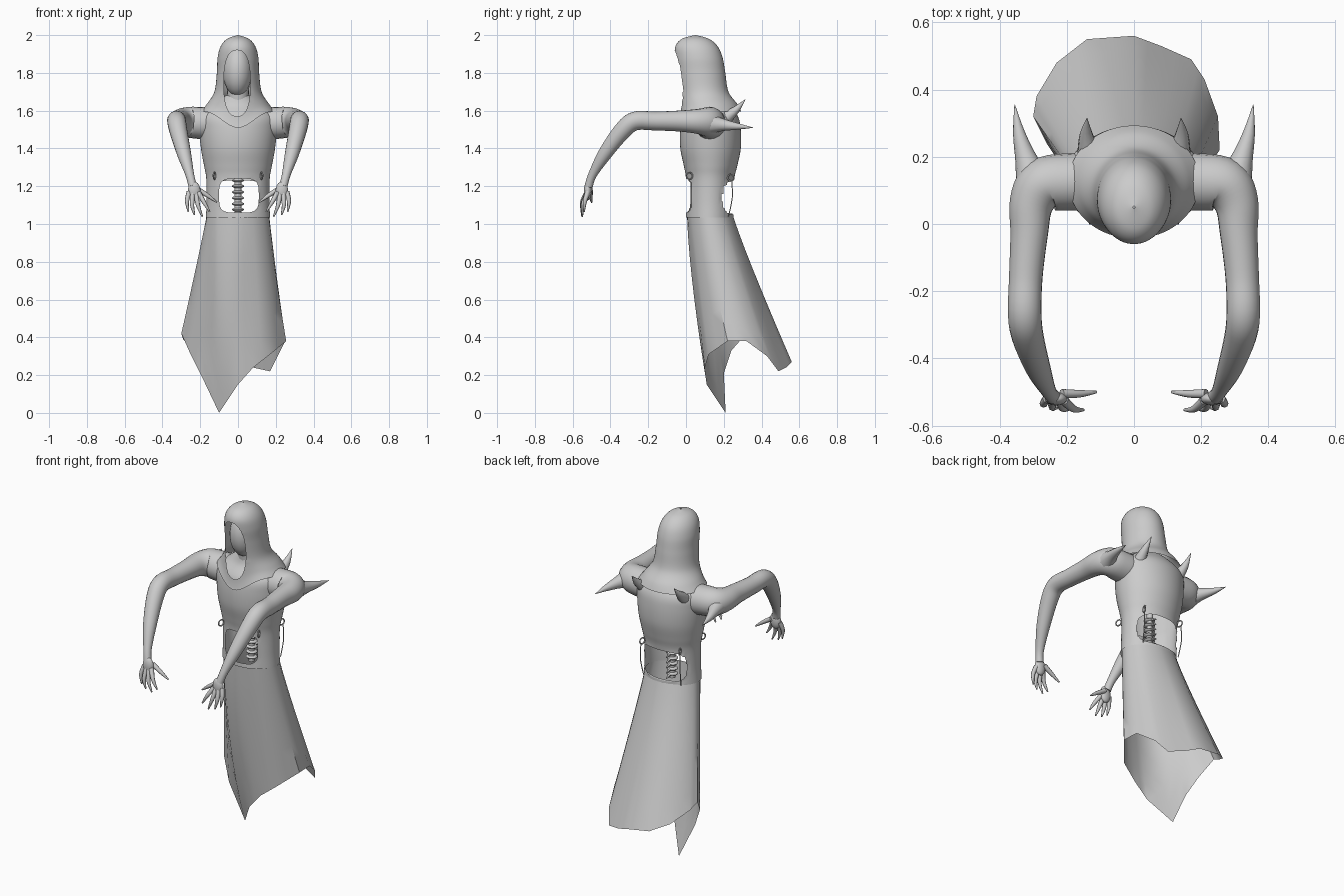
import bpy, bmesh, math
from mathutils import Vector

if "Cube" in bpy.data.objects:
    bpy.data.objects.remove(bpy.data.objects["Cube"])


def finish(name, bm, mirror=False, angle=40):
    bmesh.ops.recalc_face_normals(bm, faces=bm.faces)
    me = bpy.data.meshes.new(name)
    bm.to_mesh(me)
    bm.free()
    ob = bpy.data.objects.new(name, me)
    bpy.context.collection.objects.link(ob)
    bpy.ops.object.select_all(action='DESELECT')
    bpy.context.view_layer.objects.active = ob
    ob.select_set(True)
    bpy.ops.object.shade_smooth_by_angle(angle=math.radians(angle))
    if mirror:
        ob.modifiers.new("Mirror", 'MIRROR')
    return ob


def spline(stations, sub):
    """Catmull-Rom through tuples of any length."""
    s = [Vector(p) for p in stations]
    out = []
    for i in range(len(s) - 1):
        a, b, c, d = s[max(i - 1, 0)], s[i], s[i + 1], s[min(i + 2, len(s) - 1)]
        for k in range(sub):
            t = k / sub
            out.append(0.5 * (2 * b + (c - a) * t + (2 * a - 5 * b + 4 * c - d) * t * t
                              + (3 * b - a - 3 * c + d) * t ** 3))
    return out + [s[-1]]


def skin(bm, rings, cap=False):
    vs = [[bm.verts.new(p) for p in r] for r in rings]
    n = len(vs[0])
    for a, b in zip(vs, vs[1:]):
        for j in range(n):
            bm.faces.new((a[j], a[(j + 1) % n], b[(j + 1) % n], b[j]))
    if cap:
        bm.faces.new(vs[0])
        bm.faces.new(vs[-1])


def cut_hole(bm, front, cx, cz, hx, hz, n, cy):
    """Open a superellipse window in the front or back and snap its rim."""
    def f(p):
        return (abs((p.x - cx) / hx) ** n + abs((p.z - cz) / hz) ** n) ** (1 / n)
    kill = []
    for fa in bm.faces:
        c = fa.calc_center_median()
        if (c.y < cy) == front and f(c) < 1:
            kill.append(fa)
    rim = {v for fa in kill for v in fa.verts}
    bmesh.ops.delete(bm, geom=kill, context='FACES')
    for v in rim:
        if v.is_valid and v.link_faces:
            k = f(v.co)
            v.co.x = cx + (v.co.x - cx) / k
            v.co.z = cz + (v.co.z - cz) / k


def shell(name, stations, segs, sub, holes=(), drop=None):
    """Loft of (z, cy, rx, ry) ellipses with windows."""
    bm = bmesh.new()
    rings = []
    for z, cy, rx, ry in spline(stations, sub):
        ring = []
        for j in range(segs):
            a = 2 * math.pi * j / segs
            ring.append((rx * math.cos(a), cy + ry * math.sin(a),
                         z - (drop(z, a) if drop else 0)))
        rings.append(ring)
    skin(bm, rings)
    for h in holes:
        cut_hole(bm, *h)
    return finish(name, bm)


def tube(bm, path, segs=12, sub=4):
    """Sweep of (x, y, z, r) points."""
    pts = spline(path, sub)
    rings = []
    side = None
    for i, p in enumerate(pts):
        t = (pts[min(i + 1, len(pts) - 1)] - pts[max(i - 1, 0)]).to_3d().normalized()
        ref = side if side else (Vector((0, 0, 1)) if abs(t.z) < .8 else Vector((1, 0, 0)))
        side = (ref - t * ref.dot(t)).normalized()
        up = t.cross(side)
        rings.append([p.to_3d() + p[3] * (side * math.cos(2 * math.pi * j / segs)
                      + up * math.sin(2 * math.pi * j / segs)) for j in range(segs)])
    skin(bm, rings, True)


def blob(bm, loc, scale, seg=20, rings=12):
    r = bmesh.ops.create_uvsphere(bm, u_segments=seg, v_segments=rings, radius=1)
    for v in r['verts']:
        v.co = Vector([v.co[i] * scale[i] + loc[i] for i in range(3)])


# Torso with open belly and open lower back
shell("torso", [(1.035, .125, .17, .126), (1.12, .125, .166, .125), (1.24, .128, .168, .128),
                (1.31, .13, .18, .142), (1.4, .13, .196, .16), (1.5, .13, .205, .16),
                (1.57, .13, .2, .145), (1.63, .13, .13, .1), (1.68, .11, .065, .065)], 72, 6,
      [(True, .005, 1.15, .105, .09, 4, .125), (False, 0, 1.14, .14, .09, 4, .125)])

# Hood and cowl
shell("hood", [(1.595, .125, .195, .168), (1.635, .12, .165, .152), (1.70, .095, .125, .13),
               (1.8, .08, .112, .128), (1.88, .068, .108, .126), (1.94, .056, .092, .112),
               (1.98, .05, .058, .072), (2.0, .05, .003, .003)], 64, 7,
      [(True, -.005, 1.745, .07, .175, 2.5, .06)],
      lambda z, a: .085 * max(0, -math.sin(a)) ** 6 * min(1, max(0, (1.69 - z) / .09)))

# Blank face inside the hood
bm = bmesh.new()
blob(bm, (-.003, .07, 1.81), (.078, .095, .135))
tube(bm, [(0, .09, 1.74, .06), (0, .1, 1.64, .06), (0, .11, 1.58, .08)], 16)
finish("face_and_neck", bm)

# Ragged skirt hanging from the waist
hem = [(.255, .22, .38), (.25, .32, .38), (.21, .43, .30), (.17, .49, .22), (.08, .53, .24),
       (0, .56, .27), (-.14, .55, .29), (-.23, .48, .33), (-.29, .38, .39), (-.3, .32, .42),
       (-.26, .24, .33), (-.2, .2, .21), (-.1, .21, 0), (0, .11, .15), (.08, .10, .24),
       (.17, .12, .31)]
cols = []
for i, p in enumerate(hem):
    p, q = Vector(p), Vector(hem[(i + 1) % len(hem)])
    cols += [p, (p + q) / 2]
rings = []
for k in range(9):
    t = k / 8
    ring = []
    for p in cols:
        a = math.atan2((p.y - .31) / .24, p.x / .28)
        w = Vector((.164 * math.cos(a), .125 + .12 * math.sin(a), 1.055))
        e = 1.08 + (max(0, .22 - p.z) * 5 if p.y < .3 else 0)
        ring.append((w.x + (p.x - w.x) * t ** 1.05, w.y + (p.y - w.y) * t ** e,
                     w.z + (p.z - w.z) * t))
    rings.append(ring)
bm = bmesh.new()
skin(bm, rings)
finish("skirt", bm)

# Arms
bm = bmesh.new()
tube(bm, [(.10, .125, 1.53, .085), (.2, .125, 1.535, .085), (.27, .115, 1.54, .08),
          (.305, .06, 1.543, .066), (.312, -.03, 1.545, .056), (.322, -.16, 1.545, .05),
          (.325, -.27, 1.545, .05), (.315, -.34, 1.49, .047), (.285, -.43, 1.37, .037),
          (.255, -.495, 1.26, .023), (.24, -.515, 1.2, .022)], 20, 5)
finish("arms", bm, True, 60)

# Hands
bm = bmesh.new()
blob(bm, (.232, -.52, 1.175), (.034, .02, .05), 14, 10)
for path in ([(.258, -.52, 1.17), (.27, -.535, 1.12), (.262, -.54, 1.065)],
             [(.24, -.525, 1.16), (.243, -.545, 1.1), (.23, -.548, 1.048)],
             [(.222, -.525, 1.16), (.212, -.548, 1.1), (.188, -.55, 1.038)],
             [(.208, -.525, 1.165), (.18, -.55, 1.115), (.15, -.553, 1.065)],
             [(.215, -.505, 1.185), (.16, -.505, 1.15), (.112, -.50, 1.115)]):
    tube(bm, [(*p, r) for p, r in zip(path, (.014, .011, .004))], 8)
finish("hands", bm, True, 60)

# Shoulder and back spikes
bm = bmesh.new()
tube(bm, [(.3, .13, 1.53, .055), (.32, .19, 1.525, .034), (.342, .27, 1.517, .018),
          (.355, .355, 1.51, .001)], 12)
tube(bm, [(.135, .21, 1.56, .035), (.142, .265, 1.605, .02), (.14, .315, 1.66, .001)], 10)
finish("spikes", bm, True)

# Spine seen through the belly
bm = bmesh.new()
tube(bm, [(0, .13, 1.02, .018), (0, .13, 1.15, .018), (0, .135, 1.3, .018)], 10)
for i in range(8):
    z = 1.045 + i * .031
    blob(bm, (0, .13, z), (.033, .03, .011), 14, 8)
    tube(bm, [(0, .15, z, .01), (0, .185, z - .012, .004)], 6, 1)
finish("spine", bm)

# Small rings and cords at the waist
bm = bmesh.new()
for x, y, z in ((.125, .03, 1.255), (.125, .225, 1.245)):
    s = -1 if y < .1 else 1
    pts = []
    for k in range(13):
        a = 2 * math.pi * k / 12
        pts.append((x + .3 * .018 * math.cos(a), y + s * (.012 + .016 * math.cos(a)),
                    z + .018 * math.sin(a), .004))
    tube(bm, pts, 6, 1)
tube(bm, [(.13, .242, 1.23, .003), (.132, .245, 1.14, .003), (.125, .225, 1.04, .003)], 6)
finish("waist_rings", bm, True)
